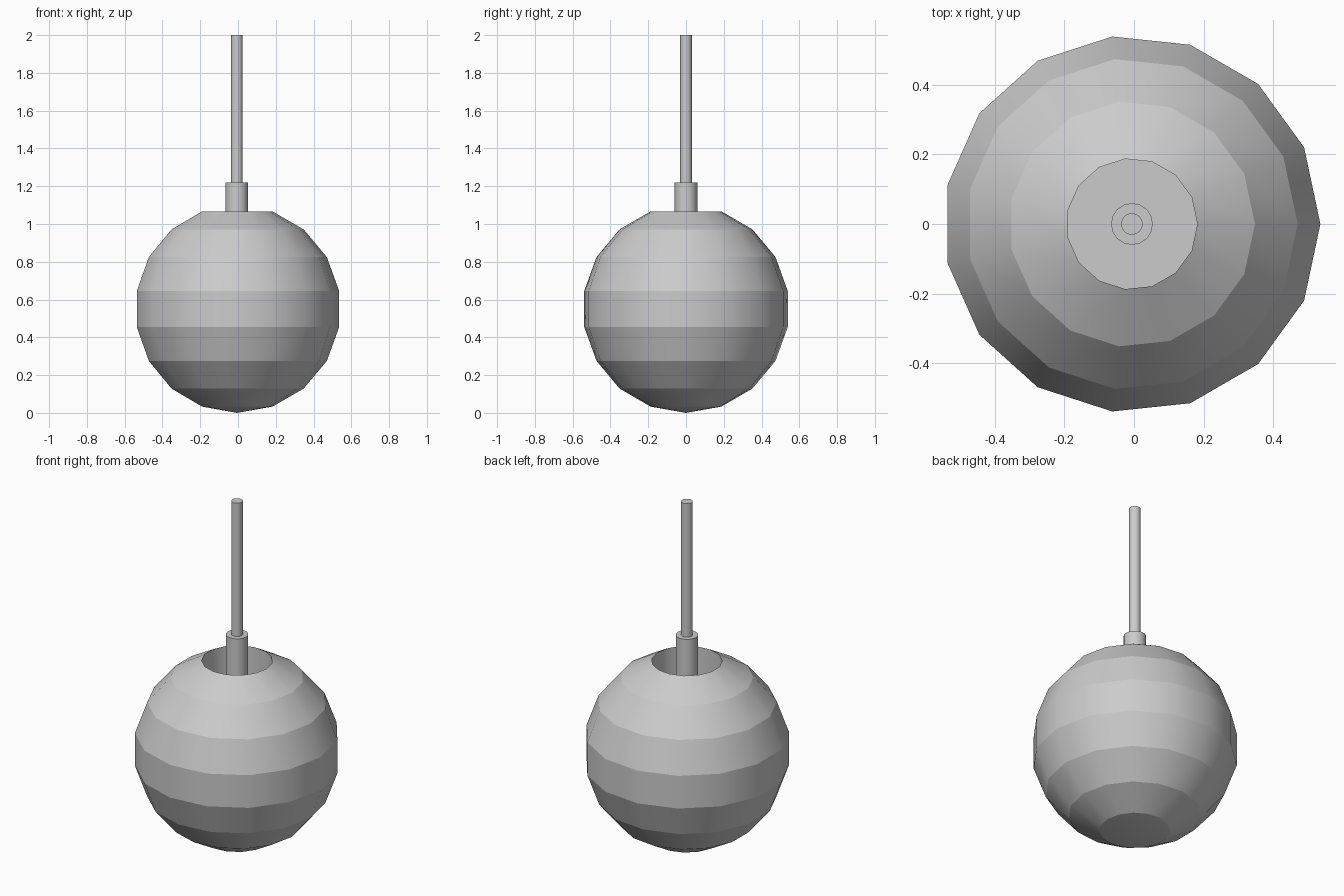
import bpy, bmesh, math

if "Cube" in bpy.data.objects:
    bpy.data.objects.remove(bpy.data.objects["Cube"])

CX = -0.006          # axis offset so the 15-sided globe is centred in x
R, CZ, SIDES = 0.55, 0.55, 15


def lathe(name, profile, sides):
    """Revolve (radius, z) points about the axis; rings stay crisp, sides are smooth."""
    bm = bmesh.new()
    rings = []
    for r, z in profile:
        if r == 0:
            rings.append([bm.verts.new((0, 0, z))])
        else:
            rings.append([bm.verts.new((r * math.cos(2 * math.pi * i / sides),
                                        r * math.sin(2 * math.pi * i / sides), z))
                          for i in range(sides)])
    for a, b in zip(rings, rings[1:]):
        for i in range(sides):
            j = (i + 1) % sides
            if len(a) == 1:
                bm.faces.new((a[0], b[j], b[i]))
            elif len(b) == 1:
                bm.faces.new((a[i], a[j], b[0]))
            else:
                bm.faces.new((a[i], a[j], b[j], b[i]))
    for ring in rings:
        if len(ring) > 1:
            for i in range(sides):
                e = bm.edges.get((ring[i], ring[(i + 1) % sides]))
                e.smooth = False
    for f in bm.faces:
        f.smooth = True
    bmesh.ops.recalc_face_normals(bm, faces=bm.faces[:])
    me = bpy.data.meshes.new(name)
    bm.to_mesh(me)
    bm.free()
    ob = bpy.data.objects.new(name, me)
    ob.location.x = CX
    bpy.context.collection.objects.link(ob)
    return ob


# Globe: nine latitude bands, with a straight-walled recess in place of the top cap
globe = [(0, CZ - R)]
for k in range(8):
    a = math.radians(-70 + 20 * k)
    globe.append((R * math.cos(a), CZ + R * math.sin(a)))
FLOOR = 0.82
globe += [(globe[-1][0], FLOOR), (0, FLOOR)]
lathe("globe", globe, SIDES)

# Socket collar rising out of the recess
lathe("collar", [(0, FLOOR), (0.06, FLOOR), (0.06, 1.22), (0, 1.22)], 16)

# Hanging rod
lathe("rod", [(0, 1.2), (0.031, 1.2), (0.031, 2.0), (0, 2.0)], 16)
